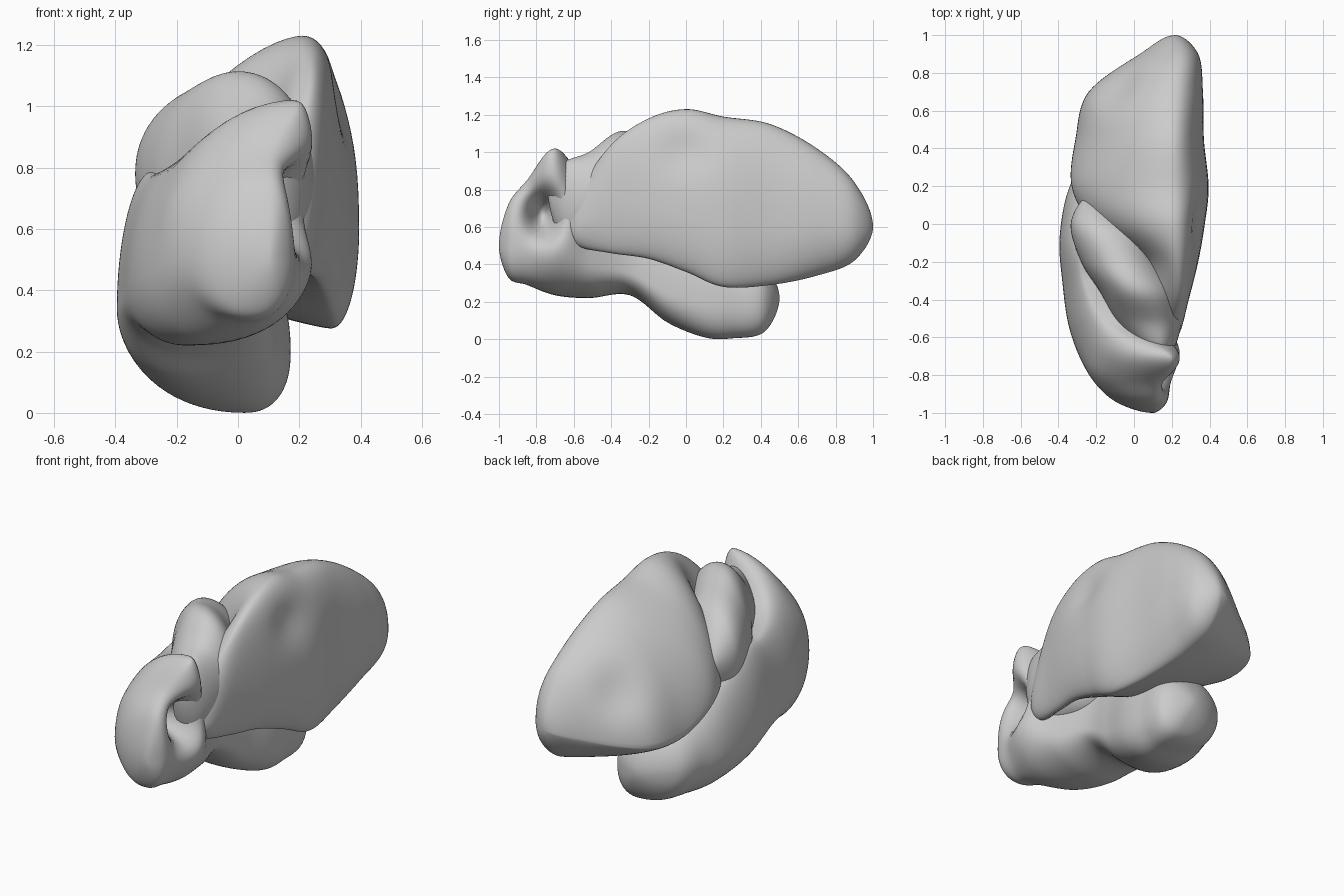
import bpy, bmesh, math
from mathutils import Vector

cube = bpy.data.objects.get("Cube")
if cube:
    bpy.data.objects.remove(cube, do_unlink=True)

grey = bpy.data.materials.new("soft_grey")
grey.use_nodes = True
colour = (0.6, 0.6, 0.6, 1)
grey.diffuse_color = colour
bsdf = next(n for n in grey.node_tree.nodes if n.type == 'BSDF_PRINCIPLED')
bsdf.inputs["Base Color"].default_value = colour
bsdf.inputs["Roughness"].default_value = 0.6

AROUND, STEPS = 72, 10


def spline(a, b, c, d, t):
    """Catmull-Rom blend of four stations."""
    return [0.5 * (2 * q + (r - p) * t + (2 * p - 5 * q + 4 * r - s) * t * t
                   + (3 * q - p - 3 * r + s) * t ** 3)
            for p, q, r, s in zip(a, b, c, d)]


def mirrored(pole, near):
    """Phantom station beyond a pole, which rounds the cap."""
    return [near[0]] + [2 * p - n for p, n in zip(pole[1:], near[1:])]


def ring_points(station, fullness):
    """Closed section of four arcs; fullness 1 is straight, 2 is elliptical."""
    y, xl, zl, xt, zt, xr, zr, xb, zb = station
    points = []
    for i in range(AROUND):
        a = 2 * math.pi * i / AROUND
        c, s = math.cos(a), math.sin(a)
        tip_x, tip_z = (xt, zt) if s >= 0 else (xb, zb)
        side_x, side_z = (xr, zr) if c >= 0 else (xl, zl)
        power = 2 / fullness[i * 4 // AROUND]
        points.append(Vector((tip_x + (side_x - tip_x) * abs(c) ** power, y,
                              side_z + (tip_z - side_z) * abs(s) ** power)))
    return points


def lobe(name, stations, fullness, dents=()):
    """Loft sections along y between two poles, then press soft dents."""
    rows = [list(s) if len(s) > 3 else [s[0]] + list(s[1:]) * 4 for s in stations]
    rows = [mirrored(rows[0], rows[1])] + rows + [mirrored(rows[-1], rows[-2])]
    sections = []
    for k in range(1, len(rows) - 2):
        sections += [spline(*rows[k - 1:k + 3], j / STEPS) for j in range(STEPS)]

    bm = bmesh.new()
    start = bm.verts.new((rows[1][1], rows[1][0], rows[1][2]))
    end = bm.verts.new((rows[-2][1], rows[-2][0], rows[-2][2]))
    rings = [[bm.verts.new(p) for p in ring_points(s, fullness)] for s in sections[1:]]
    for i in range(AROUND):
        j = (i + 1) % AROUND
        bm.faces.new((start, rings[0][i], rings[0][j]))
        bm.faces.new((end, rings[-1][j], rings[-1][i]))
        for a, b in zip(rings, rings[1:]):
            bm.faces.new((a[i], b[i], b[j], a[j]))
    for centre, radii, push in dents:
        for v in bm.verts:
            d = sum(((p - c) / r) ** 2 for p, c, r in zip(v.co, centre, radii))
            v.co += Vector(push) * math.exp(-d)
    bmesh.ops.recalc_face_normals(bm, faces=bm.faces)

    mesh = bpy.data.meshes.new(name)
    bm.to_mesh(mesh)
    bm.free()
    mesh.materials.append(grey)
    for face in mesh.polygons:
        face.use_smooth = True
    obj = bpy.data.objects.new(name, mesh)
    bpy.context.collection.objects.link(obj)
    return obj


# Each station: y, then x and z of the left, top, right and bottom of the section
# Fullness runs: upper right, upper left, lower left, lower right

# Large rear lobe with a flat outer side and a hollow underside
lobe("main_lobe", [
    (-.64, .17, .6),
    (-.58, .08, .6, .17, .78, .24, .62, .18, .5),
    (-.4, .06, .7, .23, 1.04, .29, .75, .22, .46),
    (-.2, .03, .7, .23, 1.18, .34, .72, .26, .43),
    (0, -.22, .68, .21, 1.23, .375, .66, .29, .36),
    (.2, -.33, .62, .2, 1.19, .395, .6, .31, .28),
    (.45, -.31, .5, .2, 1.15, .37, .6, .27, .29),
    (.7, -.24, .5, .21, 1.02, .365, .62, .23, .34),
    (.9, .03, .55, .23, .84, .34, .6, .22, .42),
    (1, .22, .6),
], (2.2, 1.65, 1.3, 2), dents=[
    ((-.08, .73, .8), (.13, .13, .16), (.03, -.01, -.03)),
    ((.34, 0, 1), (.12, .14, .12), (-.03, 0, 0)),
])

# Front lobe that wraps back along one side and under the main lobe
lobe("wrapping_lobe", [
    (-1, .1, .5),
    (-.95, -.08, .5, .1, .72, .17, .5, .05, .33),
    (-.85, -.2, .5, .1, .85, .2, .55, .02, .29),
    (-.7, -.29, .45, .18, 1.02, .26, .6, -.1, .235),
    (-.52, -.35, .42, -.14, .84, .17, .42, -.17, .22),
    (-.3, -.38, .36, -.26, .78, .1, .36, -.17, .235),
    (-.1, -.395, .34, -.28, .78, .12, .25, -.1, .09),
    (.1, -.37, .3, -.25, .66, .165, .2, 0, .01),
    (.25, -.32, .27, -.18, .52, .17, .2, .03, .005),
    (.42, -.24, .25, -.08, .4, .15, .2, .03, .04),
    (.5, -.02, .22),
], (2.4, 1.9, 2.1, 2.3), dents=[
    ((.24, -.76, .67), (.25, .08, .11), (-.27, 0, 0)),
])

# Fold between the two that forms the neck behind the front lobe
lobe("middle_lobe", [
    (-.74, .12, .8),
    (-.66, .03, .75, .14, .94, .21, .75, .1, .52),
    (-.52, -.09, .75, .1, 1, .25, .75, .08, .48),
    (-.36, -.18, .75, .02, 1.11, .24, .78, .05, .48),
    (-.2, -.28, .76, -.07, 1.08, .15, .75, -.02, .5),
    (0, -.335, .78, -.17, .99, .06, .72, -.12, .5),
    (.14, -.25, .76),
], (2, 2.1, 2, 2))
